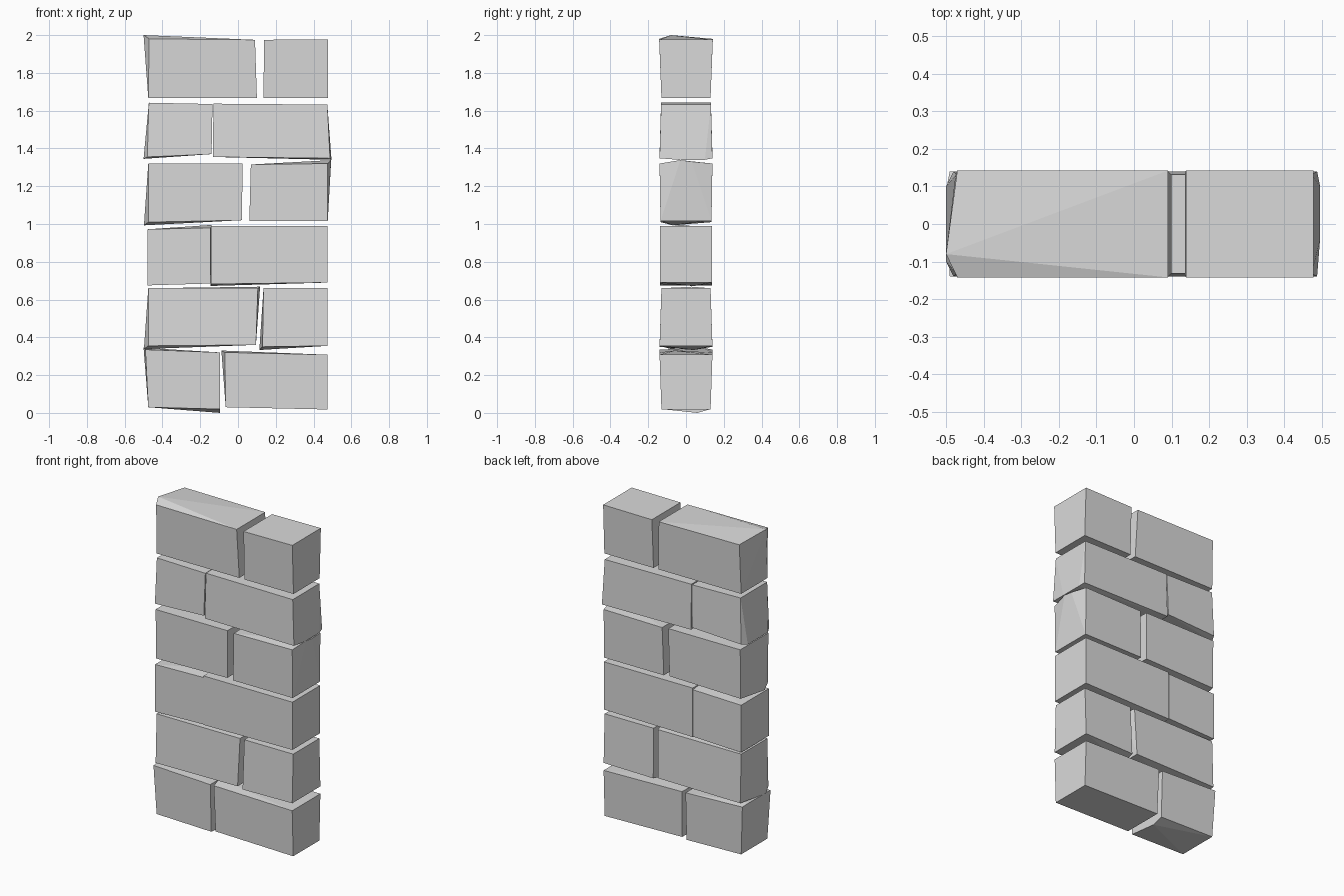
import bpy, bmesh

if "Cube" in bpy.data.objects:
    bpy.data.objects.remove(bpy.data.objects["Cube"])

stone = bpy.data.materials.new("light grey stone")
stone.diffuse_color = (0.7, 0.7, 0.7, 1)
stone.use_nodes = True
stone.node_tree.nodes["Principled BSDF"].inputs["Base Color"].default_value = stone.diffuse_color


def brick(name, left, right, bottom, top, depth, chips):
    """Tapered block; left/right/bottom/top/depth are (start, end) pairs.
    left, right: x at bottom and top; bottom, top: z at left and right;
    depth: half thickness at bottom and top; chips: extra points pulled out of the block."""
    bm = bmesh.new()
    for y in (-1, 1):
        bm.verts.new((left[0], y * depth[0], bottom[0]))
        bm.verts.new((right[0], y * depth[0], bottom[1]))
        bm.verts.new((left[1], y * depth[1], top[0]))
        bm.verts.new((right[1], y * depth[1], top[1]))
    for p in chips:
        bm.verts.new(p)
    hull = bmesh.ops.convex_hull(bm, input=bm.verts[:])
    loose = [v for v in bm.verts if not v.link_faces]
    bmesh.ops.delete(bm, geom=loose, context='VERTS')
    bmesh.ops.dissolve_limit(bm, angle_limit=0.01, verts=bm.verts[:], edges=bm.edges[:])
    bmesh.ops.recalc_face_normals(bm, faces=bm.faces[:])
    me = bpy.data.meshes.new(name)
    bm.to_mesh(me)
    bm.free()
    me.materials.append(stone)
    bpy.context.collection.objects.link(bpy.data.objects.new(name, me))


# Bottom course
brick("course_1_left_brick", (-.475, -.49), (-.095, -.095), (.03, .02), (.335, .32), (.13, .14),
      [(-.5, .09, .345), (-.095, .06, 0)])
brick("course_1_right_brick", (-.065, -.07), (.475, .475), (.03, .018), (.32, .308), (.13, .14),
      [(-.088, -.06, .33)])
# Second course
brick("course_2_left_brick", (-.475, -.475), (.095, .105), (.355, .36), (.66, .66), (.14, .13),
      [(-.498, -.08, .338), (.117, .03, .668)])
brick("course_2_right_brick", (.13, .135), (.475, .475), (.35, .355), (.66, .66), (.14, .13),
      [(.113, .04, .333)])
# Third course
brick("course_3_left_brick", (-.48, -.48), (-.145, -.145), (.675, .685), (.972, .98), (.138, .138),
      [(-.14, -.03, .995)])
brick("course_3_right_brick", (-.143, -.143), (.475, .475), (.682, .69), (.99, .99), (.138, .138),
      [(-.145, .04, .672)])
# Fourth course
brick("course_4_left_brick", (-.475, -.475), (.02, .025), (1.01, 1.02), (1.32, 1.32), (.135, .14),
      [(-.498, -.07, .993)])
brick("course_4_right_brick", (.06, .068), (.475, .475), (1.015, 1.015), (1.315, 1.32), (.135, .14),
      [(.493, -.03, 1.338), (.493, .03, 1.33)])
# Fifth course
brick("course_5_left_brick", (-.48, -.472), (-.14, -.135), (1.355, 1.37), (1.642, 1.635), (.14, .132),
      [(-.5, -.1, 1.345), (-.5, .1, 1.345)])
brick("course_5_right_brick", (-.133, -.13), (.487, .473), (1.355, 1.348), (1.637, 1.632), (.14, .132),
      [(.495, -.04, 1.34), (.495, .1, 1.34)])
# Top course
brick("course_6_left_brick", (-.475, -.47), (.1, .09), (1.668, 1.668), (1.98, 1.975), (.13, .142),
      [(-.5, -.08, 2.0)])
brick("course_6_right_brick", (.135, .138), (.477, .477), (1.668, 1.668), (1.975, 1.978), (.13, .142), [])
